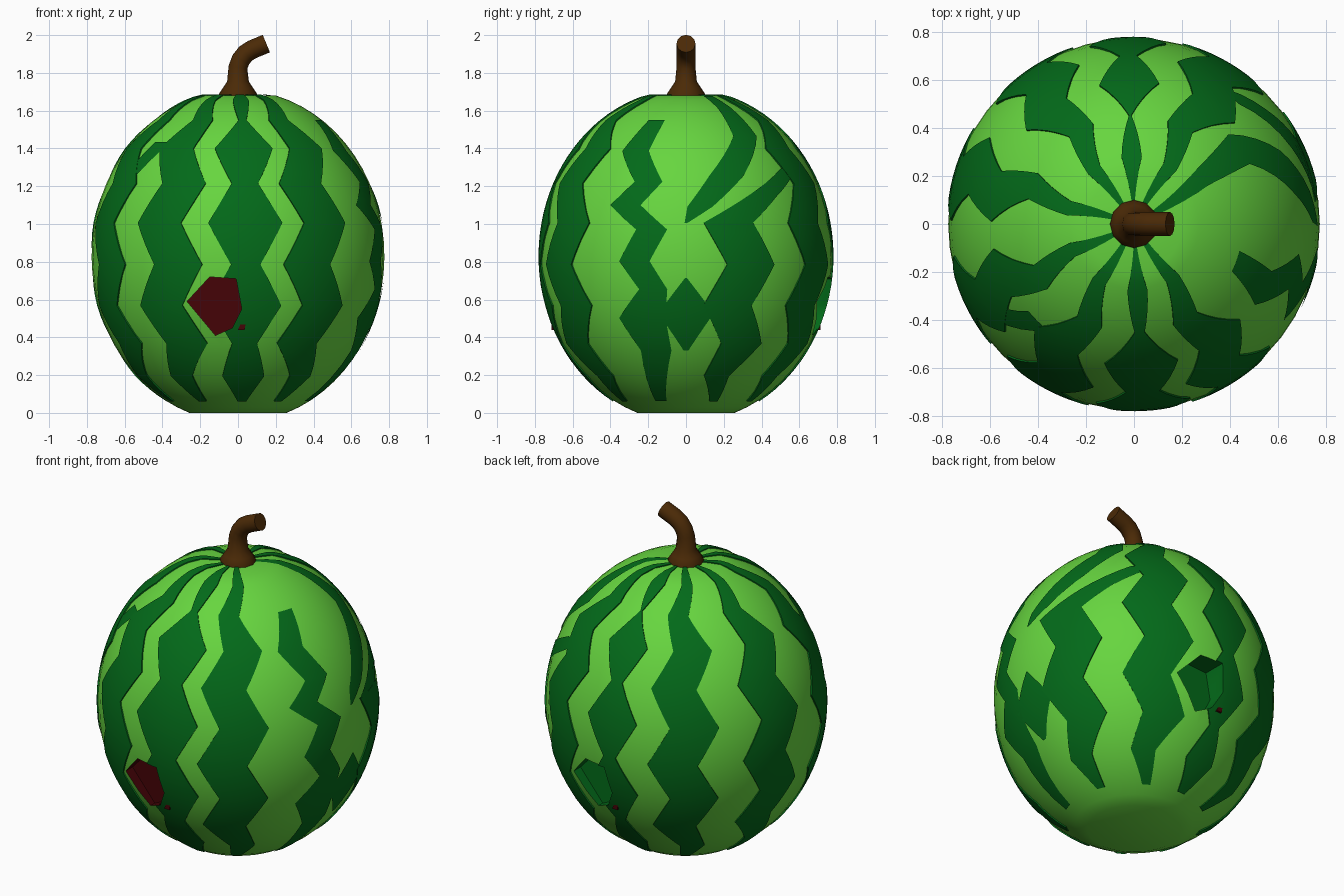
import bpy, bmesh, math
from math import sin, cos, pi, radians

if "Cube" in bpy.data.objects:
    bpy.data.objects.remove(bpy.data.objects["Cube"])

RX, RZ, ZC = 0.775, 0.88, 0.83      # melon radii and centre height
TOP = 1.68                          # flattened crown under the stem


def material(name, rgb):
    m = bpy.data.materials.new(name)
    m.use_nodes = True
    m.diffuse_color = (*rgb, 1)
    m.node_tree.nodes["Principled BSDF"].inputs["Base Color"].default_value = (*rgb, 1)
    return m


PALE = material("pale green", (0.135, 0.67, 0.05))
DARK = material("dark green", (0.001, 0.145, 0.01))
FLESH = material("dark red flesh", (0.058, 0.001, 0.002))
BROWN = material("stem brown", (0.07, 0.023, 0.002))


def make_object(name, bm, mat):
    mesh = bpy.data.meshes.new(name)
    bm.to_mesh(mesh)
    bm.free()
    mesh.materials.append(mat)
    ob = bpy.data.objects.new(name, mesh)
    bpy.context.collection.objects.link(ob)
    return ob


def activate(ob):
    bpy.ops.object.select_all(action="DESELECT")
    ob.select_set(True)
    bpy.context.view_layer.objects.active = ob


def apply(ob, kind, **settings):
    mod = ob.modifiers.new(kind.lower(), kind)
    for key, value in settings.items():
        setattr(mod, key, value)
    activate(ob)
    bpy.ops.object.modifier_apply(modifier=mod.name)


def smooth(ob):
    activate(ob)
    bpy.ops.object.shade_smooth_by_angle(angle=radians(40))


def skin(az, t, lift=0.0):
    """Point on the melon at azimuth az and latitude t."""
    r = (RX + lift) * cos(t)
    z = ZC + (RZ + lift) * sin(t)
    return (r * cos(az), r * sin(az), min(max(z, 0.0), TOP + lift))


def add_strip(bm, rows, lift, steps=4, columns=6):
    """Band over the skin; rows hold latitude, right edge, left edge."""
    fine = []
    for a, b in zip(rows, rows[1:]):
        fine += [[p + (q - p) * k / steps for p, q in zip(a, b)] for k in range(steps)]
    fine.append(rows[-1])
    grid = [[bm.verts.new(skin(lo + (hi - lo) * i / columns, t, lift))
             for i in range(columns + 1)] for t, lo, hi in fine]
    for low, high in zip(grid, grid[1:]):
        for i in range(columns):
            bm.faces.new((low[i], low[i + 1], high[i + 1], high[i]))


# Melon body: ball with a flat base and crown
bm = bmesh.new()
SEG = 48
t_base, t_crown = -math.asin(ZC / RZ), math.asin((TOP - ZC) / RZ)
rings = []
for j in range(28):
    t = t_base + (t_crown - t_base) * j / 27
    rings.append([bm.verts.new(skin(2 * pi * i / SEG, t)) for i in range(SEG)])
for low, high in zip(rings, rings[1:]):
    for i in range(SEG):
        k = (i + 1) % SEG
        bm.faces.new((low[i], low[k], high[k], high[i]))
bm.faces.new(rings[0][::-1])
bm.faces.new(rings[-1])
body = make_object("melon_body", bm, PALE)


# Zigzag stripes; their edges swing towards and away from the two sides
def zigzag(az, half, top):
    rows = []
    for k in range(8, -3, -1):
        t = 0.95 - 0.25 * k
        width = half if -0.7 < t < 0.8 else half * 0.7
        swing = 0.08 if k % 2 else -0.08
        if k < 0:
            width, swing = 0.11, swing / 2
        if k == 8:
            width, swing = 0.06, 0
        if t < top:
            rows.append((t, *(edge - swing * math.copysign(1, sin(2 * edge))
                              for edge in (az - width, az + width))))
    return rows


bm = bmesh.new()
HALF = {92: 0.13}                   # narrower stripe
SHORT = {22: 0.25}                  # stripe that stops below the crown
for degrees in (-87, -57, 22, 60, 92, 124, 164, 205, 241):
    add_strip(bm, zigzag(radians(degrees), HALF.get(degrees, 0.18), SHORT.get(degrees, 2)), 0.006)
stripes = make_object("zigzag_stripes", bm, DARK)
apply(stripes, "SOLIDIFY", thickness=0.012, offset=-1)

# Irregular stripes and branches on both sides: latitude, middle, half width
BRANCHES = {
    "narrow_stripe": [(-1.05, -0.35, 0.08), (-0.6, -0.25, 0.13), (-0.38, -0.33, 0.18),
                      (-0.2, -0.23, 0.1), (-0.03, -0.36, 0.11), (0.16, -0.24, 0.11),
                      (0.31, -0.45, 0.12), (0.46, -0.29, 0.11), (0.68, -0.46, 0.13),
                      (0.95, -0.35, 0.1)],
    "side_diamond": [(-0.6, 0, 0.02), (-0.35, 0, 0.2), (-0.13, 0, 0.005)],
    "upper_branch": [(0.2, 0, 0.01), (0.3, 0.1, 0.09), (0.5, 0.32, 0.14),
                     (0.8, 0.62, 0.14), (1.1, 0.6, 0.12), (1.45, 0.5, 0.12)],
    "lower_branch": [(0.2, 0.3, 0.18), (0.36, 0.58, 0.13), (0.55, 0.95, 0.1)],
    "right_branch": [(0.2, -2.79, 0.1), (0.45, -2.6, 0.07), (0.75, -2.35, 0.1)],
}
for name, rows in BRANCHES.items():
    bm = bmesh.new()
    add_strip(bm, [(t, mid - half, mid + half) for t, mid, half in rows], 0.005)
    smooth(make_object(name, bm, DARK))

# Chipped holes: red one in front, dark one turned half way round at the back
CHIP = [(-0.27, 0.59), (-0.15, 0.72), (-0.01, 0.71), (0.02, 0.55), (-0.03, 0.45), (-0.12, 0.41)]


def prism(name, outline, near, far, turn, mat):
    bm = bmesh.new()
    front, back = [[bm.verts.new((x * turn, y * turn, z)) for x, z in outline] for y in (near, far)]
    bm.faces.new(front)
    bm.faces.new(back[::-1])
    for i in range(len(outline)):
        k = (i + 1) % len(outline)
        bm.faces.new((front[i], back[i], back[k], front[k]))
    bmesh.ops.recalc_face_normals(bm, faces=bm.faces)
    return make_object(name, bm, mat)


for turn, mat in ((1, FLESH), (-1, DARK)):
    cutter = prism("chip_cutter", CHIP, -0.95, -0.63, turn, mat)
    cutter.hide_render = True
    for ob in (body, stripes):
        apply(ob, "BOOLEAN", operation="DIFFERENCE", object=cutter,
              solver="EXACT", material_mode="TRANSFER")
    bpy.data.objects.remove(cutter)
    # Small red speck beside each hole
    prism("flesh_speck", [(0.0, 0.44), (0.02, 0.485), (0.04, 0.47), (0.035, 0.44)],
          -0.712, -0.66, turn, FLESH)

smooth(body)
smooth(stripes)

# Bent stem with a flared foot: x, z, radius factor
curve = bpy.data.curves.new("stem", "CURVE")
curve.dimensions = "3D"
curve.bevel_depth = 0.05
curve.bevel_resolution = 4
curve.use_fill_caps = True
PATH = [(0, 1.65, 2), (0, 1.69, 2), (0, 1.72, 1.6), (0, 1.755, 1.15), (0, 1.83, 1),
        (0.015, 1.87, 1), (0.04, 1.902, 1), (0.075, 1.924, 1), (0.15, 1.955, 1)]
spline = curve.splines.new("POLY")
spline.points.add(len(PATH) - 1)
for point, (x, z, factor) in zip(spline.points, PATH):
    point.co = (x, 0, z, 1)
    point.radius = factor
stem = bpy.data.objects.new("stem", curve)
bpy.context.collection.objects.link(stem)
curve.materials.append(BROWN)
activate(stem)
bpy.ops.object.convert(target="MESH")
smooth(bpy.context.object)
